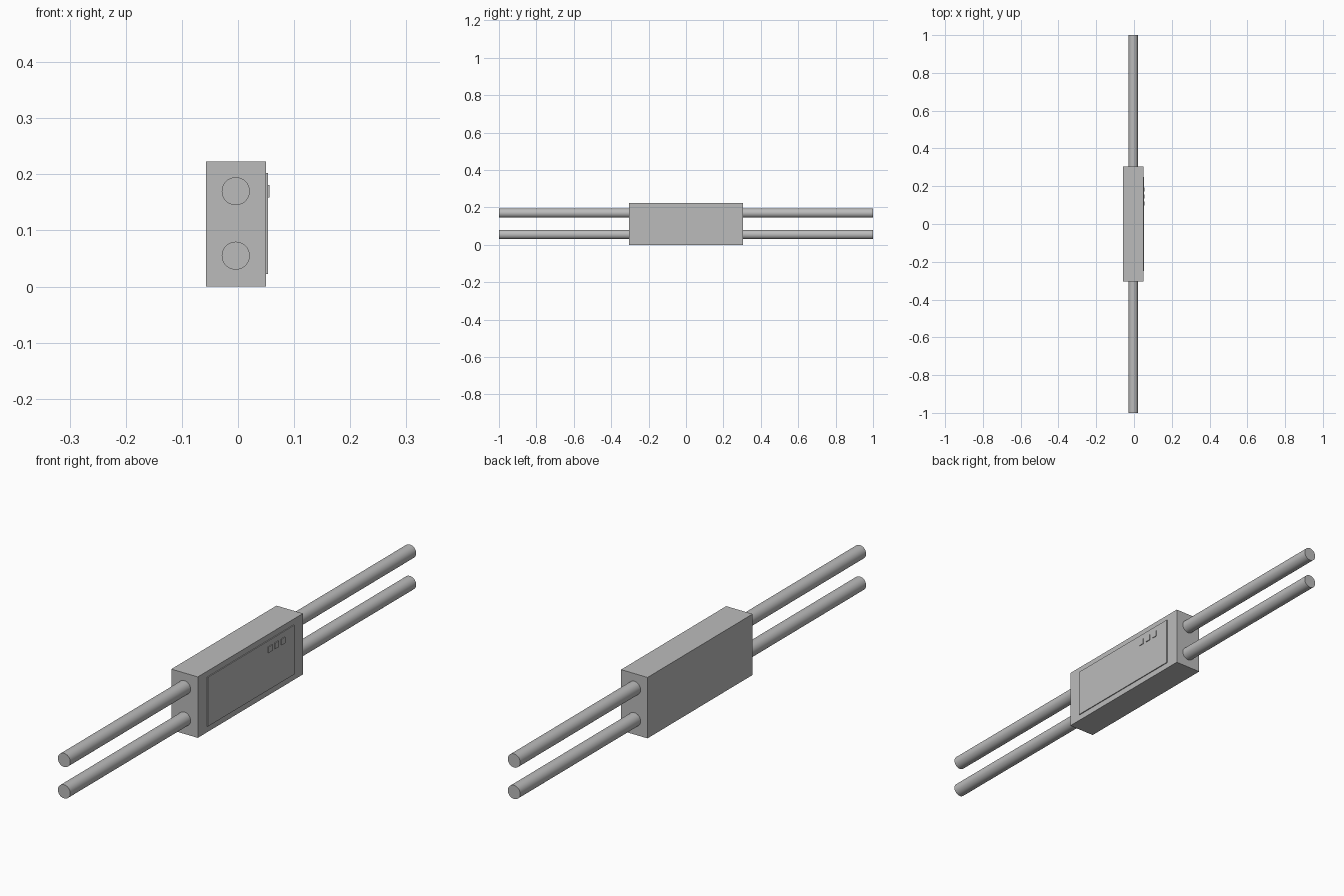
import bpy, math

if "Cube" in bpy.data.objects:
    bpy.data.objects.remove(bpy.data.objects["Cube"])

# Single grey used across the whole model
grey = bpy.data.materials.new("plain_grey")
grey.diffuse_color = (0.5, 0.5, 0.5, 1)
grey.use_nodes = True
grey.node_tree.nodes["Principled BSDF"].inputs["Base Color"].default_value = grey.diffuse_color


def box(name, lo, hi):
    """Axis-aligned box between two corners."""
    centre = [(a + b) / 2 for a, b in zip(lo, hi)]
    bpy.ops.mesh.primitive_cube_add(size=1, location=centre)
    ob = bpy.context.object
    ob.name = name
    ob.scale = [b - a for a, b in zip(lo, hi)]
    bpy.ops.object.transform_apply(location=False, rotation=False, scale=True)
    ob.data.materials.append(grey)


def rod(name, z, y0, y1):
    """Round lead running along y."""
    bpy.ops.mesh.primitive_cylinder_add(
        vertices=32, radius=0.025, depth=y1 - y0,
        location=(-0.004, (y0 + y1) / 2, z), rotation=(math.pi / 2, 0, 0))
    ob = bpy.context.object
    ob.name = name
    ob.data.materials.append(grey)
    bpy.ops.object.shade_smooth_by_angle()


# Housing and raised label plate on its right side
box("housing", (-0.057, -0.304, 0), (0.05, 0.304, 0.223))
box("label_plate", (0.049, -0.25, 0.022), (0.0535, 0.25, 0.202))

# Three small raised tabs on the plate
for i in range(3):
    y = 0.097 + i * 0.037
    box(f"raised_tab_{i + 1}", (0.053, y, 0.159), (0.0565, y + 0.022, 0.181))

# Two leads out of each end
for level, z in (("lower", 0.055), ("upper", 0.17)):
    rod(f"{level}_front_lead", z, -1, -0.3)
    rod(f"{level}_back_lead", z, 0.3, 1)
